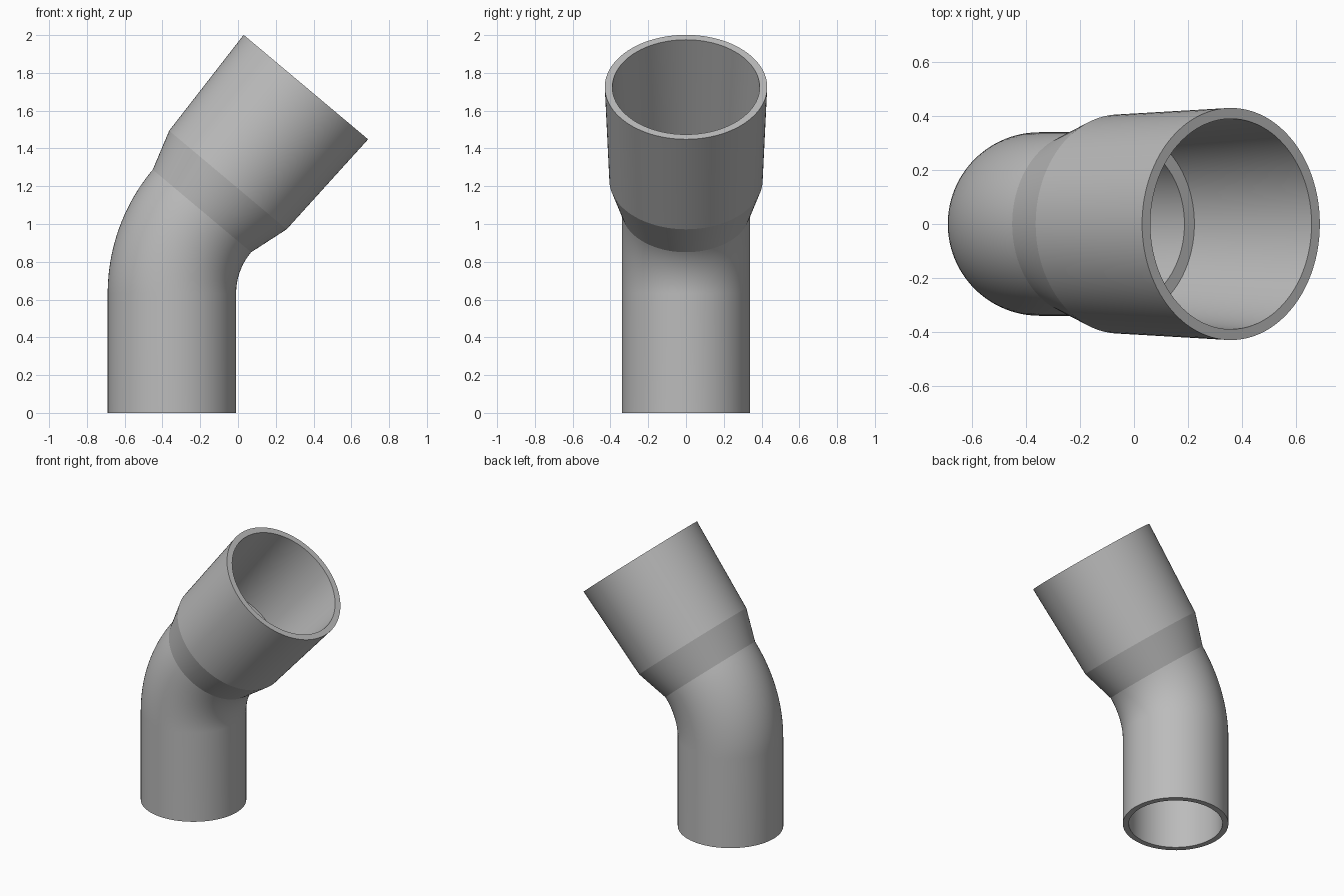
import bpy
import bmesh
from math import cos, sin, pi, radians
from mathutils import Vector

if "Cube" in bpy.data.objects:
    bpy.data.objects.remove(bpy.data.objects["Cube"], do_unlink=True)

SIDES = 96
BEND = radians(40)
BEND_STEPS = 20
BEND_RADIUS = 0.68
BASE_X = -0.35
STRAIGHT = 0.632
OUTER, BORE = 0.34, 0.302

grey = bpy.data.materials.new("pipe grey")
grey.use_nodes = True
colour = (0.5, 0.5, 0.5, 1)
grey.diffuse_color = colour
grey.node_tree.nodes["Principled BSDF"].inputs["Base Color"].default_value = colour


def bend_frame(angle):
    """Centre and tilt of a section part way round the bend."""
    x = BASE_X + BEND_RADIUS * (1 - cos(angle))
    return Vector((x, 0, STRAIGHT + BEND_RADIUS * sin(angle))), angle


def socket_frame(distance):
    """Centre and tilt of a section on the straight run past the bend."""
    centre, angle = bend_frame(BEND)
    return centre + Vector((sin(BEND), 0, cos(BEND))) * distance, angle


def add_ring(bm, frame, radius):
    centre, tilt = frame
    across = Vector((cos(tilt), 0, -sin(tilt)))
    side = Vector((0, 1, 0))
    turns = [2 * pi * i / SIDES for i in range(SIDES)]
    return [bm.verts.new(centre + (across * cos(a) + side * sin(a)) * radius)
            for a in turns]


# Straight pipe and bend, shared by the outer skin and the bore
base = (Vector((BASE_X, 0, 0)), 0)
path = [base] + [bend_frame(BEND * i / BEND_STEPS) for i in range(BEND_STEPS + 1)]

# Outer skin up to the flared socket mouth, then back down inside
sections = [(frame, OUTER) for frame in path]
sections += [(socket_frame(0.214), 0.406), (socket_frame(0.856), 0.43)]
sections += [(socket_frame(0.856), 0.39), (socket_frame(0.228), 0.35)]
sections += [(socket_frame(0.228), BORE)]
sections += [(frame, BORE) for frame in reversed(path)]

bm = bmesh.new()
rings = [add_ring(bm, frame, radius) for frame, radius in sections]
for ring, following in zip(rings, rings[1:] + rings[:1]):
    for i in range(SIDES):
        j = (i + 1) % SIDES
        bm.faces.new((ring[i], ring[j], following[j], following[i]))
bmesh.ops.recalc_face_normals(bm, faces=bm.faces)

mesh = bpy.data.meshes.new("pipe_elbow")
bm.to_mesh(mesh)
bm.free()
mesh.materials.append(grey)
elbow = bpy.data.objects.new("pipe_elbow", mesh)
bpy.context.collection.objects.link(elbow)

# Smooth round walls with crisp rims and socket shoulders
bpy.ops.object.select_all(action="DESELECT")
elbow.select_set(True)
bpy.context.view_layer.objects.active = elbow
bpy.ops.object.shade_smooth_by_angle(angle=radians(10))
